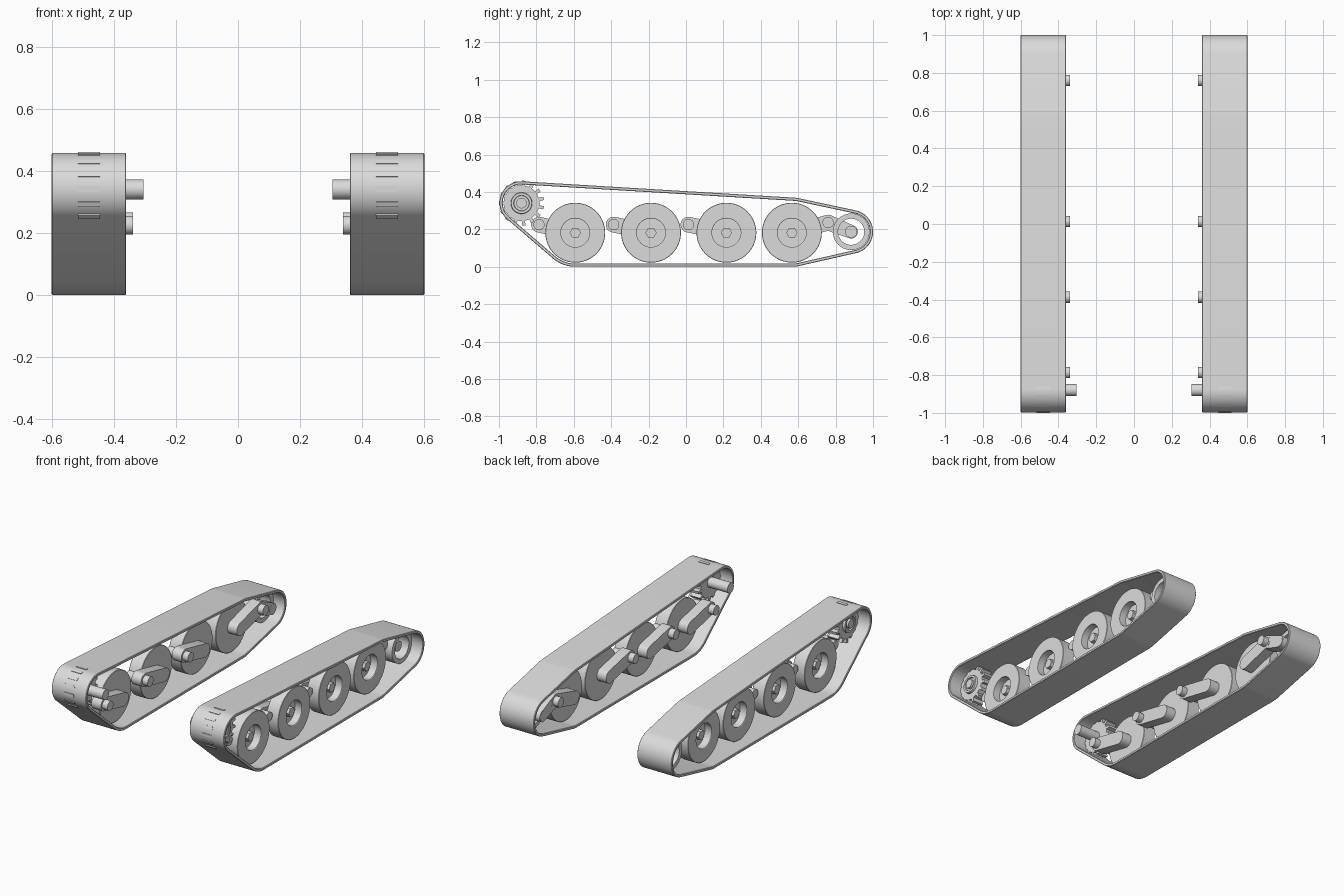
import bpy, bmesh, math
from math import sin, cos, pi

if "Cube" in bpy.data.objects:
    bpy.data.objects.remove(bpy.data.objects["Cube"])

# single grey finish
grey = bpy.data.materials.new("plain grey")
grey.diffuse_color = (0.71, 0.71, 0.71, 1)
grey.use_nodes = True
grey.node_tree.nodes["Principled BSDF"].inputs["Base Color"].default_value = grey.diffuse_color

# key stations in the side plane: (y, z)
SPROCKET = (-0.8795, 0.34)
IDLER = (0.883, 0.187)
WHEELS = [(-0.592, 0.182), (-0.187, 0.182), (0.216, 0.182), (0.566, 0.182)]
PIVOTS = [(-0.786, 0.225), (-0.387, 0.225), (0.013, 0.225), (0.76, 0.236)]


def finish(name, bm, bevel=0.0):
    """Turn a bmesh of the right-hand part into a mirrored object."""
    bmesh.ops.remove_doubles(bm, verts=bm.verts, dist=1e-5)
    bmesh.ops.recalc_face_normals(bm, faces=bm.faces)
    mesh = bpy.data.meshes.new(name)
    bm.to_mesh(mesh)
    bm.free()
    mesh.materials.append(grey)
    ob = bpy.data.objects.new(name, mesh)
    bpy.context.collection.objects.link(ob)
    bpy.ops.object.select_all(action='DESELECT')
    ob.select_set(True)
    bpy.context.view_layer.objects.active = ob
    bpy.ops.object.shade_smooth_by_angle(angle=math.radians(30))
    if bevel:
        b = ob.modifiers.new("edge bevel", 'BEVEL')
        b.width, b.segments, b.limit_method = bevel, 1, 'ANGLE'
        b.angle_limit = math.radians(50)
    m = ob.modifiers.new("other side", 'MIRROR')
    m.use_axis = (True, False, False)
    m.use_mirror_merge = False
    return ob


def wrap(circles, n, inset=0.0):
    """Outline of a band stretched around circles (y, z, radius)."""
    pts = []
    for i in range(n):
        a = 2 * pi * i / n
        u, v = cos(a), sin(a)
        y, z, r = max(circles, key=lambda c: c[0] * u + c[1] * v + c[2])
        pts.append((y + (r - inset) * u, z + (r - inset) * v))
    return pts


def skin(bm, loops, closed):
    """Bridge successive vertex loops with quads."""
    pairs = list(zip(loops, loops[1:]))
    if closed:
        pairs.append((loops[-1], loops[0]))
    for a, b in pairs:
        for i in range(len(a)):
            j = (i + 1) % len(a)
            bm.faces.new((a[i], a[j], b[j], b[i]))


def plate(name, outline, x0, x1, bevel=0.0):
    """Solid plate with a side-plane outline."""
    bm = bmesh.new()
    loops = [[bm.verts.new((x, y, z)) for y, z in outline] for x in (x0, x1)]
    skin(bm, loops, False)
    for loop in loops:
        bm.faces.new(loop)
    return finish(name, bm, bevel)


def lathe(name, centre, profile, seg=48, closed=False):
    """Turned part on an x axis; profile of (x, radius), ends capped."""
    bm = bmesh.new()
    cy, cz = centre
    loops = [[bm.verts.new((x, cy + r * cos(2 * pi * i / seg), cz + r * sin(2 * pi * i / seg)))
              for i in range(seg)] for x, r in profile]
    skin(bm, loops, closed)
    if not closed:
        bm.faces.new(loops[0])
        bm.faces.new(loops[-1])
    return finish(name, bm)


# track band around sprocket, outer road wheels and idler
stations = [(-0.882, 0.342, 0.115), (WHEELS[0][0], 0.185, 0.185),
            (WHEELS[3][0], 0.185, 0.185), (*IDLER, 0.117)]
outer, inner = wrap(stations, 144), wrap(stations, 144, 0.017)
bm = bmesh.new()
rings = [[bm.verts.new((x, y, z)) for y, z in path]
         for x, path in ((0.36, outer), (0.6, outer), (0.6, inner), (0.36, inner))]
skin(bm, rings, True)
finish("track_band", bm, 0.003)

# road wheels: flat rim, centre recess and hub
for i, (wheel, pivot) in enumerate(zip(WHEELS, PIVOTS), 1):
    lathe(f"road_wheel_{i}", wheel,
          [(0.44, 0.158), (0.442, 0.16), (0.521, 0.16), (0.523, 0.158),
           (0.523, 0.08), (0.521, 0.077), (0.475, 0.077)], 64)
    lathe(f"wheel_hub_{i}", wheel, [(0.47, 0.03), (0.505, 0.03)], 6)
    # swing arm with its pivot pin
    plate(f"swing_arm_{i}", wrap([(*wheel, 0.042), (*pivot, 0.042)], 40), 0.375, 0.441)
    lathe(f"pivot_pin_{i}", pivot, [(0.338, 0.03), (0.49, 0.03)], 24)

# drive sprocket: 15 teeth that reach through the band
gear = []
for k in range(15):
    a = pi + 2 * pi * k / 15
    for r, d in ((0.096, -0.092), (0.1207, -0.073), (0.1207, 0.073), (0.096, 0.092)):
        gear.append((SPROCKET[0] + r * cos(a + d), SPROCKET[1] + r * sin(a + d)))
plate("sprocket_gear", gear, 0.445, 0.515)
lathe("sprocket_hub", SPROCKET,
      [(0.51, 0.058), (0.53, 0.055), (0.53, 0.042), (0.52, 0.04), (0.52, 0.028), (0.535, 0.028)])
lathe("drive_shaft", SPROCKET, [(0.305, 0.032), (0.45, 0.032)], 32)

# idler: open ring, axle and link to the last pivot
lathe("idler_ring", IDLER, [(0.44, 0.098), (0.523, 0.098), (0.523, 0.07), (0.44, 0.07)], 48, True)
lathe("idler_axle", IDLER, [(0.375, 0.032), (0.5, 0.032)], 32)
plate("idler_link", wrap([(*PIVOTS[3], 0.042), (*IDLER, 0.036)], 40), 0.376, 0.44)
